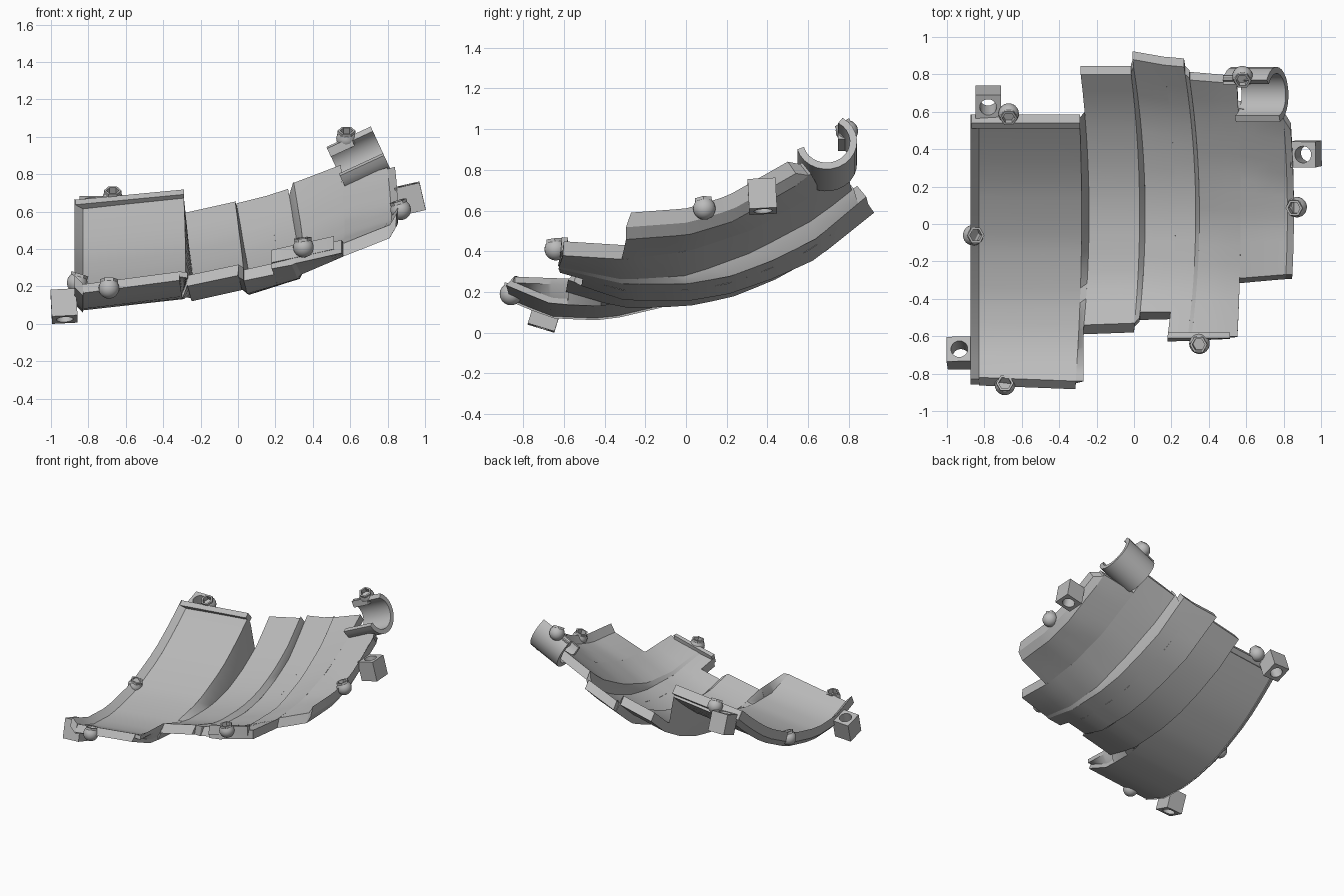
import bpy, math
from mathutils import Vector

old = bpy.data.objects.get("Cube")
if old:
    bpy.data.objects.remove(old, do_unlink=True)

grey = bpy.data.materials.new("plain_grey")
grey.use_nodes = True
grey.diffuse_color = (0.5, 0.5, 0.5, 1)
grey.node_tree.nodes["Principled BSDF"].inputs["Base Color"].default_value = (0.5, 0.5, 0.5, 1)


def add_object(name, verts, faces, thickness=0):
    mesh = bpy.data.meshes.new(name)
    mesh.from_pydata(verts, [], faces)
    mesh.materials.append(grey)
    obj = bpy.data.objects.new(name, mesh)
    bpy.context.collection.objects.link(obj)
    bpy.ops.object.select_all(action="DESELECT")
    obj.select_set(True)
    bpy.context.view_layer.objects.active = obj
    if thickness:
        mod = obj.modifiers.new("thickness", "SOLIDIFY")
        mod.thickness, mod.offset = thickness, -1
        bpy.ops.object.modifier_apply(modifier=mod.name)
    bpy.ops.object.shade_smooth_by_angle(angle=math.radians(25))
    return obj


def station(x, bow, profile, lift=0.0):
    """Cross-section of the shell near x, as a function from y to a point."""
    def at(y):
        i = 0
        while i < len(profile) - 2 and y > profile[i + 1][0]:
            i += 1
        (y0, z0), (y1, z1) = profile[i], profile[i + 1]
        z = z0 + (z1 - z0) * (y - y0) / (y1 - y0)
        return Vector((x + bow * (1 - 2 * (y - 0.05) ** 2), y, z + lift))
    return at


def blend(a, b, t):
    return lambda y: a(y).lerp(b(y), t)


def moved(a, dx, dz):
    return lambda y: a(y) + Vector((dx, 0, dz))


def strip(name, a, b, range_a, range_b, thickness=0.07, flare=0.0, rows=14, cols=3):
    """Curved plate between two cross-sections, thickened downwards in the section plane."""
    w, n = cols + 1, (rows + 1) * (cols + 1)
    inner, outer = [], []
    for i in range(rows + 1):
        t = i / rows
        for j in range(w):
            s = blend(a, b, j / cols)
            ends = [p + (q - p) * j / cols for p, q in zip(range_a, range_b)]
            y = ends[0] + (ends[1] - ends[0]) * t
            tangent = s(y + .07) - s(y - .07)
            normal = Vector((0, -tangent.z, tangent.y)).normalized()
            inner.append(s(y))
            outer.append(s(y - flare * (1 - t)) - normal * thickness)
    faces = []
    for i in range(rows):
        for j in range(cols):
            k = i * w + j
            quad = (k, k + 1, k + w + 1, k + w)
            faces += [quad, tuple(n + v for v in reversed(quad))]
    rim = [j for j in range(w)] + [i * w + cols for i in range(1, rows + 1)]
    rim += [rows * w + j for j in range(cols - 1, -1, -1)] + [i * w for i in range(rows - 1, 0, -1)]
    faces += [(q, p, n + p, n + q) for p, q in zip(rim, rim[1:] + rim[:1])]
    return add_object(name, inner + outer, faces)


def turned(name, rings, place, axis, closed=False, start=0.0):
    """Stack of round or polygonal rings (radius, height, sides) along an axis."""
    n, verts, faces = 24, [], []
    rot = Vector((0, 0, 1)).rotation_difference(Vector(axis)).to_matrix()
    for r, z, sides in rings:
        for k in range(n):
            a = math.tau * k / n
            rr = r
            if sides:
                step = math.tau / sides
                rr = r * math.cos(step / 2) / math.cos(a % step - step / 2)
            p = Vector((rr * math.cos(a + start), rr * math.sin(a + start), z))
            verts.append(rot @ p + Vector(place))
    m = len(rings)
    for i in range(m if closed else m - 1):
        j = (i + 1) % m
        faces += [(i * n + k, i * n + (k + 1) % n, j * n + (k + 1) % n, j * n + k)
                  for k in range(n)]
    if not closed:
        faces += [tuple(reversed(range(n))), tuple(range((m - 1) * n, m * n))]
    return add_object(name, verts, faces)


# Cross-sections of the stepped shell, from the right end to the left end
first = [(-.84, .22), (-.65, .14), (-.4, .13), (-.1, .2), (.2, .35), (.4, .5), (.57, .65)]
second = [(-.54, .26), (-.3, .19), (0, .2), (.2, .24), (.4, .32), (.6, .43), (.82, .61)]
a0 = station(-.83, 0, first)
a1 = station(-.3, .02, first, .06)
b0 = station(-.28, .04, second)
b1 = station(-.01, .04, second, .06)
c0 = station(.01, .05, [(-.5, .3), (-.3, .23), (0, .225), (.2, .26), (.4, .33), (.6, .42), (.9, .66)])
c1 = station(.28, .05, [(-.6, .38), (-.3, .31), (0, .31), (.2, .345), (.4, .42), (.6, .52), (.85, .73)])
d0 = station(.3, .05, [(-.6, .39), (-.3, .33), (0, .35), (.3, .46), (.6, .62), (.79, .77)])
d1 = station(.55, .02, [(-.62, .45), (-.3, .43), (0, .47), (.3, .57), (.6, .74), (.79, .88)])
d2 = station(.78, .04, [(-.27, .53), (0, .55), (.2, .61), (.5, .78), (.6, .86)])
c_mid = blend(c0, c1, .6)

# Main bands
strip("wide_band", a0, a1, (-.82, .53), (-.84, .53), .06, .02)
strip("second_band", b0, b1, (-.54, .8), (-.53, .8), .07, .03)
strip("third_band_notched", c0, c_mid, (-.47, .88), (-.47, .85), .07, .02)
strip("third_band_edge", c_mid, c1, (-.6, .85), (-.61, .84))
strip("fourth_band", d0, d1, (-.61, .77), (-.6, .75))
strip("outer_band", d1, d2, (-.29, .62), (-.27, .57), .07, .03)

# Sloped walls joining the bands
strip("wall_wide_second", a1, b0, (-.58, .53), (-.56, .57), .06, cols=1)
strip("wall_second_third", b1, c0, (-.53, .81), (-.5, .84), .07, cols=1)
strip("wall_third_fourth", c1, d0, (-.61, .8), (-.61, .78), .07, cols=1)
strip("wide_front_flange", a1, station(-.27, 0, [(-.84, .275), (-.56, .265)]),
      (-.84, -.56), (-.84, -.56), .03, cols=1)

# Raised lips around the rim
strip("wide_end_lip", moved(a0, -.045, .045), a0, (-.83, .54), (-.83, .54), cols=1)
strip("wide_back_lip", moved(a0, -.04, .04), moved(a1, 0, .035), (.51, .54), (.51, .54), rows=1)
strip("outer_end_lip", d2, moved(d2, .035, .06), (-.27, .56), (-.27, .5), .07, .03, cols=1)
strip("fourth_front_lip", moved(c_mid, 0, .03), moved(d1, -.04, .02), (-.61, -.58), (-.61, -.58),
      rows=1)

# Open half tube on the back corner
along = Vector((.91, 0, .42)).normalized()
across, upward = Vector((0, 1, 0)), Vector((-.42, 0, .91)).normalized()
middle, segs = Vector((.645, .69, .885)), 16
cup = []
for k in range(segs + 1):
    a = math.radians(195 + 225 * k / segs)
    out = across * math.cos(a) + upward * math.sin(a)
    for end in (-.13, .13):
        cup.append(middle + along * end + out * .115)
strip_faces = [(2 * k, 2 * k + 1, 2 * k + 3, 2 * k + 2) for k in range(segs)]
add_object("corner_half_tube", cup, strip_faces, .035)

# Small bar that carries the corner bolt
turned("corner_bar", [(.035, -.07, 4), (.035, .07, 4)], (.55, .77, .945), along, start=math.pi / 4)

# Round bolts with hexagonal sockets
ball = [(.055 * math.cos(math.radians(d)), .055 * math.sin(math.radians(d)), 0)
        for d in range(-85, 36, 15)]
socket = [(.047, .034, 6), (.047, .05, 6), (.034, .05, 6), (.034, .015, 6)]
bolts = {
    "wide_back_bolt": ((-.67, .59, .67), (0, -.5, .87)),
    "wide_front_bolt": ((-.69, -.86, .19), (0, .2, .97)),
    "wide_end_bolt": ((-.86, -.06, .22), (.3, 0, .95)),
    "fourth_front_bolt": ((.35, -.64, .41), (-.1, -.1, .97)),
    "outer_end_bolt": ((.87, .09, .61), (-.3, -.1, .95)),
    "corner_bolt": ((.58, .79, .99), (0, -.5, .87)),
}
for name, (place, axis) in bolts.items():
    turned(name, ball + socket, place, axis)

# Square mounting blocks with a round bore
block = [(.097, -.075, 4), (.097, .075, 4), (.045, .075, 0), (.045, -.075, 0)]
blocks = {
    "front_block": ((-.93, -.69, .095), (-.05, .29, .95)),
    "back_block": ((-.78, .65, .59), (0, -.34, .94)),
    "outer_block": ((.92, .375, .67), (-.22, -.05, .96)),
}
for name, (place, axis) in blocks.items():
    turned(name, block, place, axis, closed=True, start=math.pi / 4)
